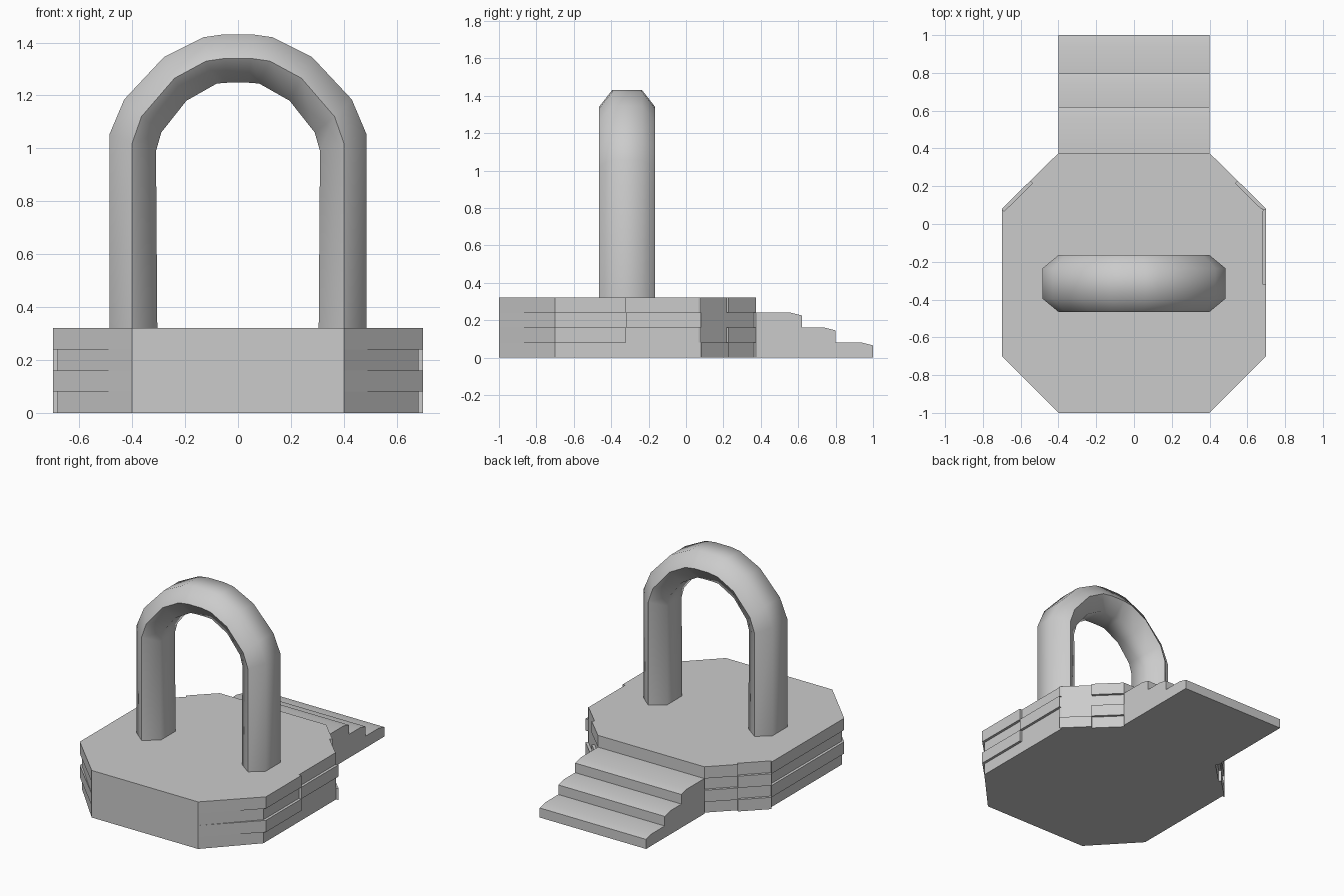
import bpy, bmesh, math

if "Cube" in bpy.data.objects:
    bpy.data.objects.remove(bpy.data.objects["Cube"])


def loft(name, rings, angle):
    """Join equal-length rings of points into one capped solid."""
    bm = bmesh.new()
    loops = [[bm.verts.new(p) for p in ring] for ring in rings]
    n = len(loops[0])
    for a, b in zip(loops, loops[1:]):
        for i in range(n):
            j = (i + 1) % n
            bm.faces.new((a[i], a[j], b[j], b[i]))
    bm.faces.new(loops[0][::-1])
    bm.faces.new(loops[-1])
    bmesh.ops.remove_doubles(bm, verts=bm.verts, dist=0.0005)
    bmesh.ops.recalc_face_normals(bm, faces=bm.faces)
    me = bpy.data.meshes.new(name)
    bm.to_mesh(me)
    bm.free()
    ob = bpy.data.objects.new(name, me)
    bpy.context.collection.objects.link(ob)
    bpy.ops.object.select_all(action='DESELECT')
    ob.select_set(True)
    bpy.context.view_layer.objects.active = ob
    bpy.ops.object.shade_smooth_by_angle(angle=math.radians(angle))
    return ob


# stone platform: four courses, each with blocks set in or out along the sides
INSET = 0.018
SEGMENTS = [((0.70, -0.70), (0.70, -0.32), (1, 0)),
            ((0.70, -0.32), (0.70, 0.08), (1, 0)),
            ((0.70, 0.08), (0.55, 0.228), (0.7, 0.7)),
            ((0.55, 0.228), (0.40, 0.375), (0.7, 0.7))]


def side(flags, back):
    pts = [(0.40, -1.0)]
    for (a, b, n), f in zip(SEGMENTS, flags):
        d = 0 if f == "1" else INSET
        pts += [(p[0] - n[0] * d, p[1] - n[1] * d) for p in (a, b)]
    return pts + [(0.40, 0.375), (0.40, back)]


def outline(right, left, back, z):
    r = side(right, back)
    l = [(-x, y) for x, y in reversed(side(left, back))]
    return [(x, y, z) for x, y in r + l]


# right blocks, left blocks, back end of the stair tread
COURSES = [("0010", "0010", 1.00), ("1001", "1101", 0.80),
           ("0100", "0010", 0.62), ("1001", "1101", 0.375)]
H = 0.08
rings = []
for i, (right, left, back) in enumerate(COURSES):
    z = i * H
    nose = 0.06 if i < 3 else 0.0
    rings += [outline(right, left, back, z),
              outline(right, left, back, z + H - 0.015),
              outline(right, left, back - nose, z + H)]
loft("stone_platform", rings, 40)

# archway: six-sided section swept up one leg, over and down the other
# each station: outer, ridge and inner (x, z)
HALF = [((0.485, 0.31), (0.40, 0.31), (0.305, 0.31)),
        ((0.485, 1.055), (0.40, 1.02), (0.31, 0.99)),
        ((0.43, 1.185), (0.365, 1.12), (0.29, 1.06)),
        ((0.28, 1.345), (0.24, 1.265), (0.195, 1.18)),
        ((0.13, 1.42), (0.12, 1.33), (0.08, 1.245)),
        ((0.06, 1.43), (0.05, 1.34), (0.04, 1.248))]
stations = HALF + [tuple((-x, z) for x, z in s) for s in reversed(HALF)]
YC = -0.315


def section(s):
    o, m, i = s
    return [(p[0], YC + d, p[1]) for p, d in
            ((o, -0.08), (o, 0.08), (m, 0.15), (i, 0.08), (i, -0.08), (m, -0.15))]


loft("stone_arch", [section(s) for s in stations], 60)
